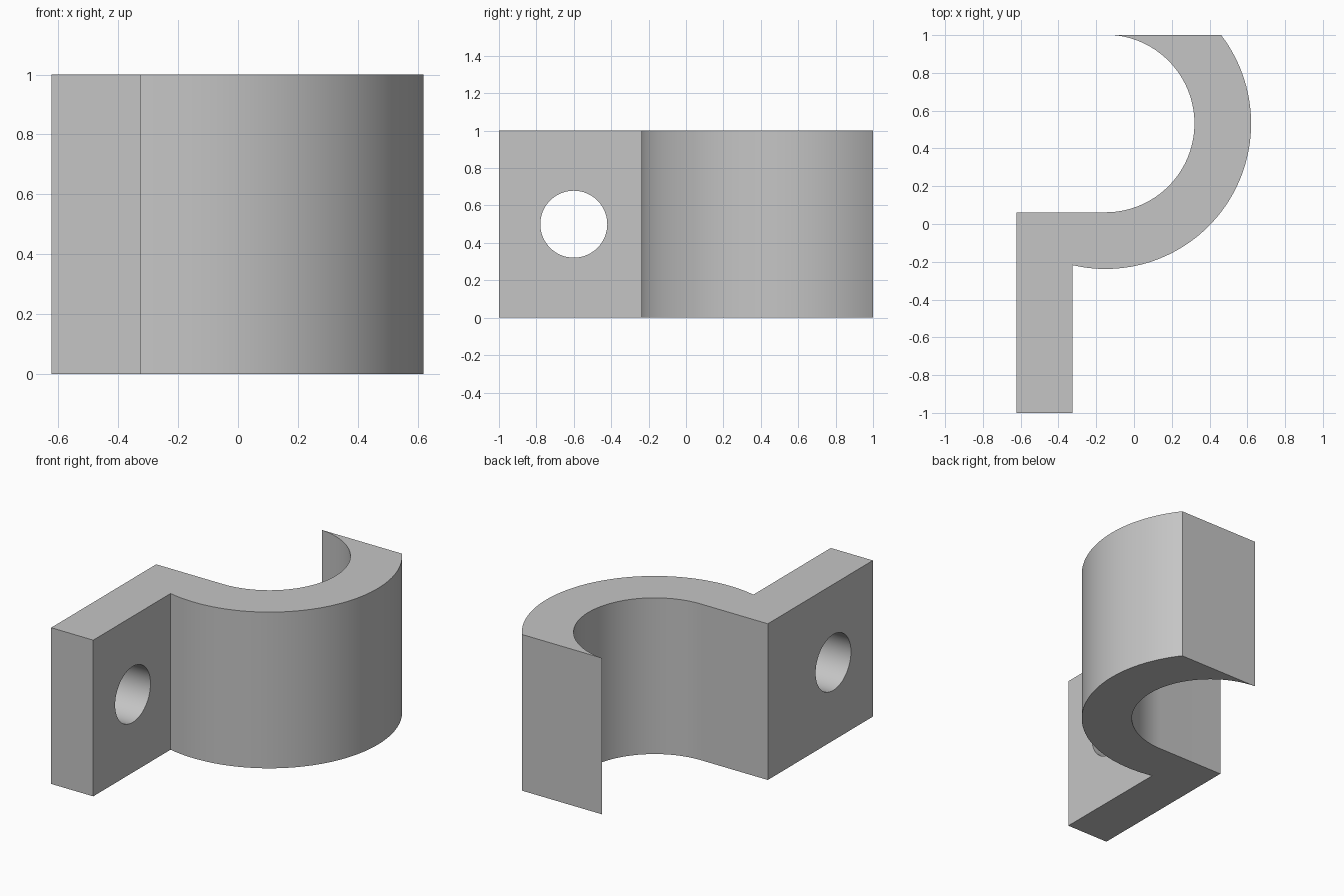
import bpy
import bmesh
from math import asin, acos, cos, sin, pi, radians

cube = bpy.data.objects.get("Cube")
if cube:
    bpy.data.objects.remove(cube, do_unlink=True)

HEIGHT = 1.0
CX, CY = -0.15, 0.532          # centre of the hook
R_IN, R_OUT = 0.47, 0.77
LEFT, TAB_RIGHT = -0.623, -0.325
BACK, FRONT = 1.0, -1.0

grey = bpy.data.materials.new("plain_grey")
grey.use_nodes = True
colour = (0.56, 0.56, 0.56, 1)
grey.diffuse_color = colour
grey.node_tree.nodes["Principled BSDF"].inputs["Base Color"].default_value = colour


def arc(radius, start, end, steps):
    angles = [start + (end - start) * i / steps for i in range(steps + 1)]
    return [(CX + radius * cos(a), CY + radius * sin(a)) for a in angles]


def extrude_profile(name, points, height):
    bm = bmesh.new()
    face = bm.faces.new([bm.verts.new((x, y, 0)) for x, y in points])
    top = bmesh.ops.extrude_face_region(bm, geom=[face])["geom"]
    moved = [v for v in top if isinstance(v, bmesh.types.BMVert)]
    bmesh.ops.translate(bm, verts=moved, vec=(0, 0, height))
    bmesh.ops.recalc_face_normals(bm, faces=bm.faces)
    mesh = bpy.data.meshes.new(name)
    bm.to_mesh(mesh)
    bm.free()
    obj = bpy.data.objects.new(name, mesh)
    bpy.context.collection.objects.link(obj)
    mesh.materials.append(grey)
    return obj


# Hook and mounting tab share one closed outline
outer = arc(R_OUT, -acos((TAB_RIGHT - CX) / R_OUT), asin((BACK - CY) / R_OUT), 56)
inner = arc(R_IN, asin((BACK - CY) / R_IN), -pi / 2, 56)
outline = [(LEFT, FRONT), (TAB_RIGHT, FRONT)] + outer + inner + [(LEFT, CY - R_IN)]
bracket = extrude_profile("hook_bracket", outline, HEIGHT)

# Bolt hole through the tab
bpy.ops.mesh.primitive_cylinder_add(
    vertices=64, radius=0.179, depth=0.6,
    location=((LEFT + TAB_RIGHT) / 2, -0.6, HEIGHT / 2), rotation=(0, pi / 2, 0))
cutter = bpy.context.object
cutter.name = "bolt_hole_cutter"
cutter.data.materials.append(grey)

hole = bracket.modifiers.new("bolt_hole", "BOOLEAN")
hole.operation = "DIFFERENCE"
hole.solver = "EXACT"
hole.object = cutter

bpy.ops.object.select_all(action="DESELECT")
bracket.select_set(True)
bpy.context.view_layer.objects.active = bracket
bpy.ops.object.modifier_apply(modifier=hole.name)
bpy.data.objects.remove(cutter, do_unlink=True)
bpy.ops.object.shade_smooth_by_angle(angle=radians(20))
